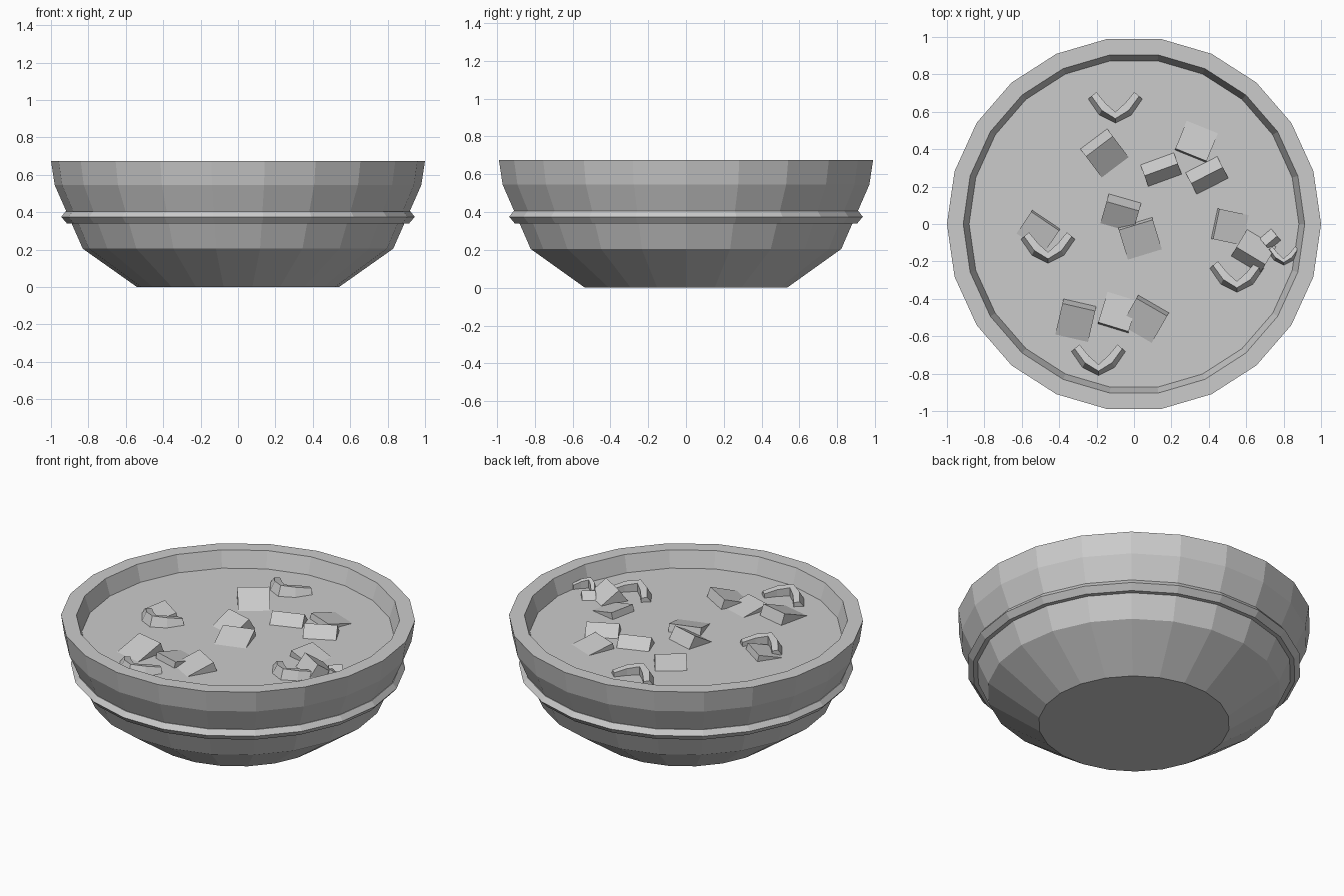
import bpy, bmesh, math
from mathutils import Vector

SIDES = 22
SOUP_Z = 0.575
PX = 187.0  # layout units per model unit

cube = bpy.data.objects.get("Cube")
if cube:
    bpy.data.objects.remove(cube, do_unlink=True)

grey = bpy.data.materials.new("plain_grey")
grey.use_nodes = True
grey.diffuse_color = (0.6, 0.6, 0.6, 1)
bsdf = next(n for n in grey.node_tree.nodes if n.type == "BSDF_PRINCIPLED")
bsdf.inputs["Base Color"].default_value = (0.6, 0.6, 0.6, 1)


def finish(name, bm):
    bmesh.ops.recalc_face_normals(bm, faces=bm.faces[:])
    mesh = bpy.data.meshes.new(name)
    bm.to_mesh(mesh)
    bm.free()
    mesh.materials.append(grey)
    obj = bpy.data.objects.new(name, mesh)
    bpy.context.collection.objects.link(obj)
    return obj


def loft(name, rings, loop_rings=False, wrap=True, caps=True):
    """Skin a list of equal-length point rings."""
    bm = bmesh.new()
    rows = [[bm.verts.new(p) for p in ring] for ring in rings]
    n = len(rows[0])
    pairs = list(zip(rows, rows[1:]))
    if loop_rings:
        pairs.append((rows[-1], rows[0]))
    for a, b in pairs:
        for i in range(n if wrap else n - 1):
            j = (i + 1) % n
            bm.faces.new((a[i], a[j], b[j], b[i]))
    if caps:
        bm.faces.new(rows[0])
        bm.faces.new(rows[-1])
    return finish(name, bm)


def circle(r, z):
    step = math.tau / SIDES
    return [(r * math.cos(i * step), r * math.sin(i * step), z) for i in range(SIDES)]


# Bowl: outer wall, flat rim, inner wall and hidden floor
bowl = [(0.54, 0), (0.83, 0.205), (0.98, 0.545), (1.0, 0.675),
        (0.913, 0.675), (0.88, 0.57), (0.75, 0.24), (0.5, 0.06)]
loft("bowl", [circle(r, z) for r, z in bowl])

# Raised band around the outside
band = [(0.90, 0.405), (0.922, 0.405), (0.945, 0.375), (0.915, 0.34), (0.87, 0.34)]
loft("outer_band", [circle(r, z) for r, z in band], loop_rings=True, caps=False)

# Soup filling
loft("soup", [circle(0.865, 0.53), circle(0.882, SOUP_Z)])


# Tilted chunks: right-angled ridge rising out of the soup
def chunk(index, x, y, heading, width, face, back):
    """x, y is the ridge middle; heading is the downhill direction of the broad face."""
    a = math.radians(heading)
    down = Vector((math.cos(a), math.sin(a), 0))
    side = Vector((-down.y, down.x, 0)) * width / 2
    mid = Vector((x, y, SOUP_Z))
    h = math.sqrt(face * back)
    sink = Vector((0, 0, -0.02))
    section = [mid - down * back + sink, mid - down * back, mid + Vector((0, 0, h)),
               mid + down * face, mid + down * face + sink]
    loft(f"chunk_{index}", [[p - side for p in section], [p + side for p in section]])


chunks = [
    (-0.185, 0.415, -53, 0.18, 0.14, 0.050),
    (-0.06, 0.095, -106, 0.18, 0.12, 0.043),
    (0.01, -0.005, -73, 0.19, 0.165, 0.013),
    (-0.295, -0.445, -103, 0.18, 0.17, 0.025),
    (0.095, -0.445, -120, 0.19, 0.165, 0.020),
    (-0.11, -0.55, 73, 0.17, 0.17, 0.008),
    (0.305, 0.37, 68, 0.18, 0.16, 0.008),
    (0.145, 0.29, 110, 0.19, 0.062, 0.060),
    (0.39, 0.26, 117, 0.19, 0.065, 0.065),
    (0.44, 0.0, -12, 0.165, 0.16, 0.010),
    (0.625, -0.17, 59, 0.18, 0.11, 0.055),
    (-0.475, 0.015, -124, 0.18, 0.14, 0.010),
    (0.735, -0.09, 130, 0.08, 0.05, 0.030),
]
for i, c in enumerate(chunks, 1):
    chunk(i, *c)


# Curved slices: faceted crescents, highest in the middle
def slice_piece(index, x, y, scale=1.0):
    inner = [(19, 31), (10, 20), (0, 11)]
    outer = [(27, 24), (16, 8), (0, 0)]
    heights = [0.03, 0.05, 0.06]
    half = list(zip(inner, outer, heights))
    path = [((-p[0], p[1]), (-q[0], q[1]), h) for p, q, h in half]
    path += half[-2::-1]
    rings = []
    for p, q, h in path:
        pi = Vector((p[0], p[1], 0)) * scale / PX
        po = Vector((q[0], q[1], 0)) * scale / PX
        pm = pi.lerp(po, 0.6)
        base = Vector((x, y, SOUP_Z))
        low, top = Vector((0, 0, -0.02)), Vector((0, 0, h))
        rings.append([base + pi + low, base + pi + top * 0.85,
                      base + pm + top, base + po, base + po + low])
    loft(f"curved_slice_{index}", rings)


slices = [(-0.10, 0.54), (-0.46, -0.21), (-0.19, -0.81), (0.55, -0.365), (0.80, -0.22, 0.6)]
for i, s in enumerate(slices, 1):
    slice_piece(i, *s)
